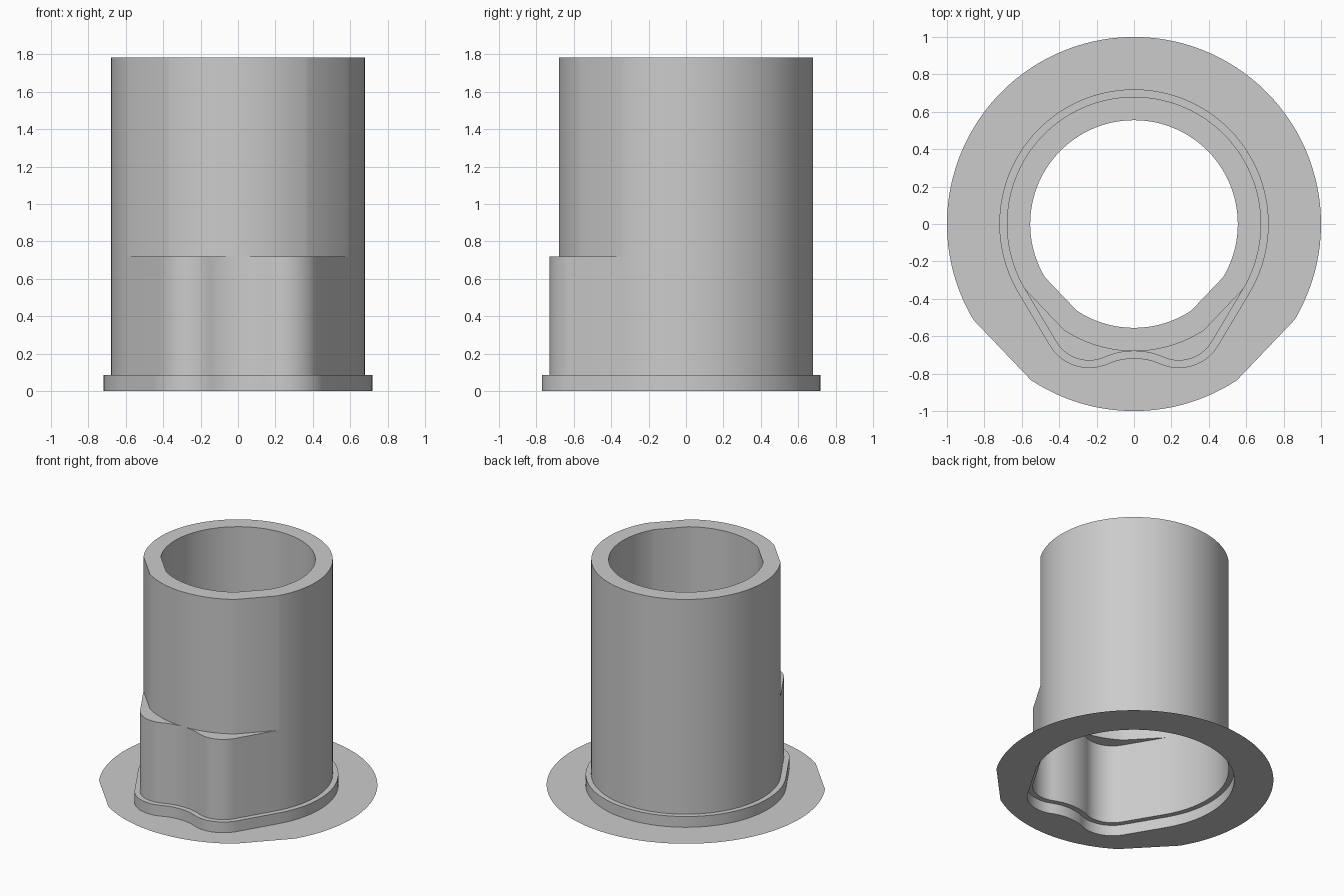
import bpy
import bmesh
from math import acos, atan2, cos, hypot, pi, sin

cube = bpy.data.objects.get("Cube")
if cube:
    bpy.data.objects.remove(cube, do_unlink=True)

grey = bpy.data.materials.new("plain grey")
grey.use_nodes = True
grey.diffuse_color = (0.6, 0.6, 0.6, 1)
grey.node_tree.nodes["Principled BSDF"].inputs["Base Color"].default_value = (0.6, 0.6, 0.6, 1)

RADIUS = 0.68        # tube radius
LOBE = (0.24, -0.525)
LOBE_RADIUS = 0.205


def arc(centre, radius, start, end, steps):
    return [(centre[0] + radius * cos(start + (end - start) * i / steps),
             centre[1] + radius * sin(start + (end - start) * i / steps))
            for i in range(steps + 1)]


def outline(offset):
    """Circle with two tangent lobes at the front joined by a hollow."""
    lx, ly = LOBE
    gap = RADIUS + ly
    # hollow radius that touches both the lobe and the tube front
    hollow = (lx ** 2 + gap ** 2 - LOBE_RADIUS ** 2) / (2 * (LOBE_RADIUS - gap))
    centre = (0, -RADIUS - hollow)
    touch = atan2(ly - centre[1], lx)
    tangent = atan2(ly, lx) + acos((RADIUS - LOBE_RADIUS) / hypot(lx, ly))
    half = arc(centre, hollow - offset, pi / 2, touch, 8)
    half += arc(LOBE, LOBE_RADIUS + offset, touch - pi, tangent, 20)[1:]
    half += arc((0, 0), RADIUS + offset, tangent, pi / 2, 40)
    return half + [(-x, y) for x, y in half[-2:0:-1]]


def circle(radius):
    return [(radius * x / hypot(x, y), radius * y / hypot(x, y)) for x, y in body]


def loft(name, sections):
    """Join successive (outline, height) sections into one open skin."""
    bm = bmesh.new()
    rings = [[bm.verts.new((x, y, z)) for x, y in points] for points, z in sections]
    for low, high in zip(rings, rings[1:]):
        for i in range(len(low)):
            j = (i + 1) % len(low)
            bm.faces.new((low[i], low[j], high[j], high[i]))
    bmesh.ops.remove_doubles(bm, verts=bm.verts, dist=0.0001)
    mesh = bpy.data.meshes.new(name)
    bm.to_mesh(mesh)
    bm.free()
    mesh.materials.append(grey)
    obj = bpy.data.objects.new(name, mesh)
    bpy.context.collection.objects.link(obj)
    bpy.ops.object.select_all(action='DESELECT')
    obj.select_set(True)
    bpy.context.view_layer.objects.active = obj
    bpy.ops.object.shade_smooth_by_angle(angle=pi / 6)


body = outline(0)
collar = outline(0.04)
tube = circle(RADIUS)
bore = circle(0.555)

# flat sheet around the foot
loft("base_flange", [(circle(1), 0), (collar, 0)])
# low step with its narrow ledge
loft("collar", [(collar, 0), (collar, 0.085), (body, 0.085)])
# lobed lower wall and the ledge over the lobes
loft("lobed_body", [(body, 0.085), (body, 0.72), (tube, 0.72)])
# upper tube, rim and bore
loft("upper_tube", [(tube, 0.72), (tube, 1.785), (bore, 1.785), (bore, 0.95)])
